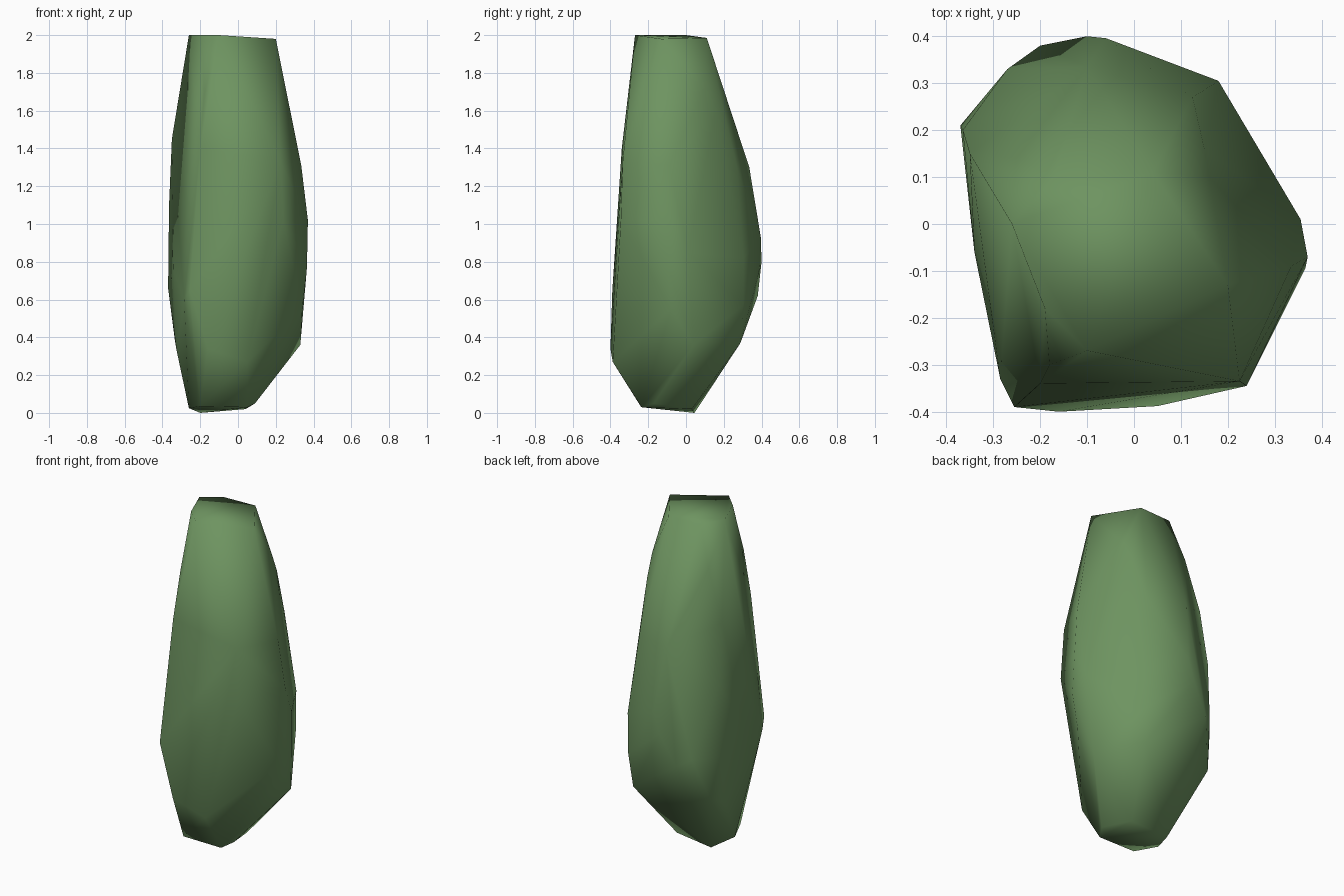
import bpy, bmesh

# Rings of the standing stone, listed from the ground up as (x, y, z)
base = [(-0.20, 0.045, 0.0), (0.04, 0.03, 0.02), (0.09, -0.17, 0.05),
        (0.05, -0.235, 0.03), (-0.20, -0.24, 0.035), (-0.26, -0.10, 0.025)]
low = [(0.33, 0.04, 0.36), (0.155, 0.288, 0.37), (-0.335, 0.235, 0.39),
       (-0.325, 0.08, 0.33), (0.05, -0.388, 0.27), (-0.16, -0.40, 0.34)]
belly = [(0.34, -0.08, 0.55), (0.365, -0.095, 0.77), (0.37, -0.07, 1.02),
         (0.355, 0.01, 0.85), (0.18, 0.305, 0.82), (0.178, 0.303, 0.57),
         (-0.06, 0.396, 0.93), (-0.10, 0.40, 0.80), (-0.20, 0.38, 0.62),
         (-0.27, 0.33, 0.66), (-0.37, 0.21, 0.66), (-0.34, -0.06, 0.75),
         (-0.285, -0.33, 0.60), (-0.255, -0.39, 0.65), (0.24, -0.345, 1.02)]
upper = [(0.335, -0.09, 1.31), (0.125, 0.27, 1.30), (-0.10, 0.335, 1.30),
         (-0.365, 0.20, 1.10), (-0.35, 0.15, 1.45), (-0.20, -0.34, 1.40),
         (0.16, 0.10, 1.72), (0.15, 0.16, 1.60), (-0.25, 0.14, 1.75),
         (-0.18, -0.30, 1.68), (0.225, -0.335, 1.33)]
top = [(-0.10, -0.27, 2.0), (0.20, -0.13, 1.98), (0.04, 0.11, 1.985),
       (-0.17, 0.10, 1.985), (-0.26, 0.0, 2.0), (-0.19, -0.18, 2.0)]

# Stone body: one convex faceted hull
bm = bmesh.new()
for p in base + low + belly + upper + top:
    bm.verts.new(p)
bmesh.ops.convex_hull(bm, input=bm.verts)
loose = [v for v in bm.verts if not v.link_faces]
bmesh.ops.delete(bm, geom=loose, context='VERTS')
bmesh.ops.recalc_face_normals(bm, faces=bm.faces)
for f in bm.faces:
    f.smooth = True
mesh = bpy.data.meshes.new("standing_stone")
bm.to_mesh(mesh)
bm.free()

stone = bpy.data.objects.new("standing_stone", mesh)
bpy.context.collection.objects.link(stone)

# Single moss green colour
moss = bpy.data.materials.new("moss_green")
moss.diffuse_color = (0.155, 0.295, 0.118, 1)
mesh.materials.append(moss)
